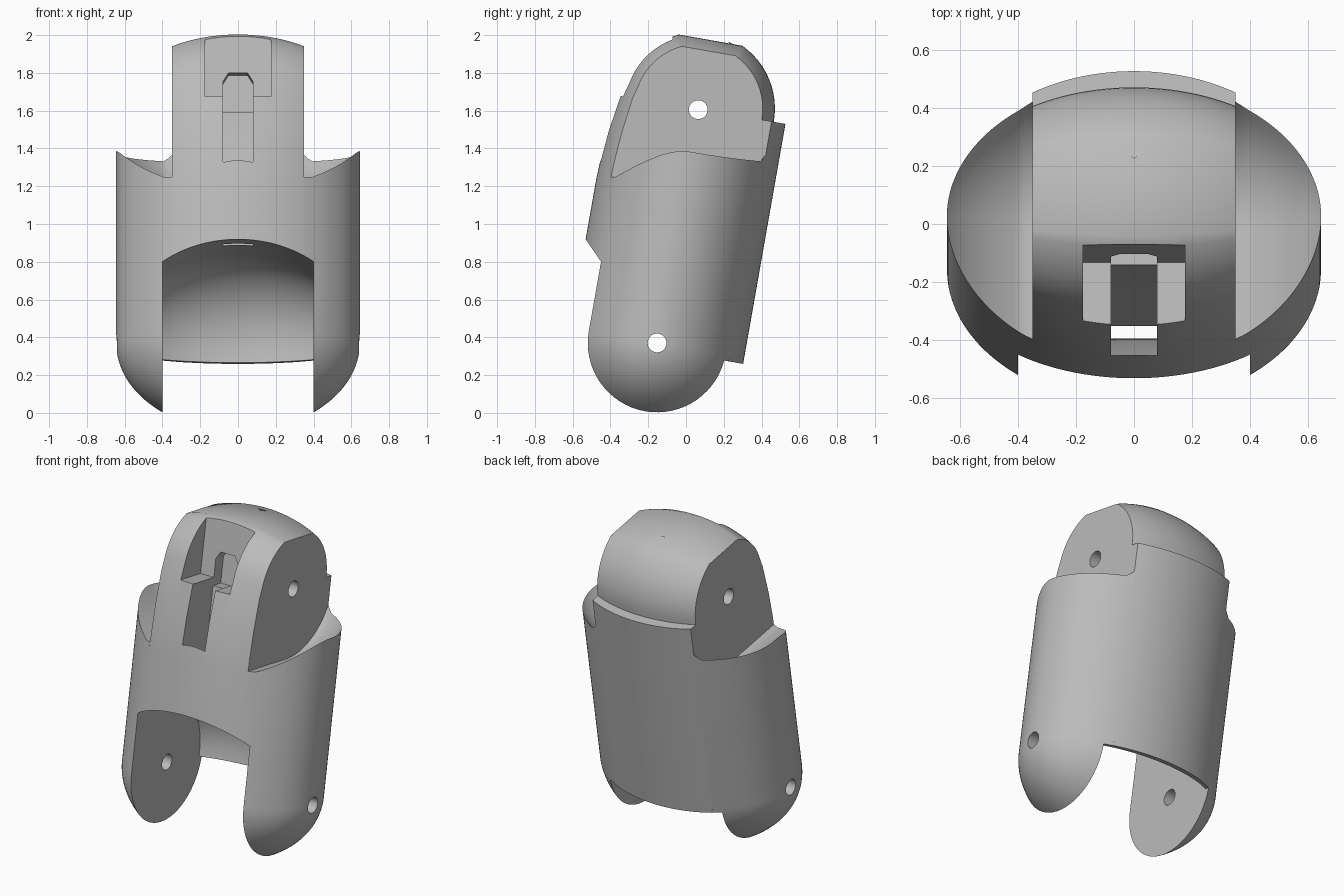
import bpy, bmesh, math
from mathutils import Matrix, Vector

cube = bpy.data.objects.get("Cube")
if cube:
    bpy.data.objects.remove(cube, do_unlink=True)

TILT = Matrix.Rotation(math.radians(-10), 4, 'X')
AXIS_Y, LOW, HIGH = -0.215, 0.338, 1.592   # hinge line and the two hinge heights
A, B = 0.645, 0.468                        # half width and half depth of the shell

grey = bpy.data.materials.new("plain_grey")
grey.use_nodes = True
COLOR = (0.5, 0.5, 0.5, 1)
grey.diffuse_color = COLOR
grey.node_tree.nodes["Principled BSDF"].inputs["Base Color"].default_value = COLOR


def squash(x):
    """Elliptical falloff of the depth across the width."""
    return math.sqrt(max(0.0, 1 - (x / A) ** 2))


def arc(r, start, end, n):
    angles = [math.radians(start + (end - start) * i / n) for i in range(n + 1)]
    return [(r * math.cos(a), r * math.sin(a)) for a in angles]


def loft(name, xs, section):
    """Skin the (depth, height) sections placed along x, with capped ends."""
    bm = bmesh.new()
    rings = [[bm.verts.new(TILT @ Vector((x, y + AXIS_Y, z))) for y, z in section(x)] for x in xs]
    n = len(rings[0])
    for a, b in zip(rings, rings[1:]):
        for i in range(n):
            j = (i + 1) % n
            bm.faces.new((a[i], a[j], b[j], b[i]))
    bm.faces.new(rings[0])
    bm.faces.new(rings[-1])
    bmesh.ops.remove_doubles(bm, verts=bm.verts, dist=1e-5)
    bmesh.ops.recalc_face_normals(bm, faces=bm.faces)
    mesh = bpy.data.meshes.new(name)
    bm.to_mesh(mesh)
    bm.free()
    mesh.materials.append(grey)
    obj = bpy.data.objects.new(name, mesh)
    bpy.context.collection.objects.link(obj)
    return obj


def span(a, b, n):
    return [a + (b - a) * i / n for i in range(n + 1)]


def activate(obj):
    bpy.ops.object.select_all(action='DESELECT')
    obj.select_set(True)
    bpy.context.view_layer.objects.active = obj


def finish(obj, cutters):
    activate(obj)
    for c in cutters:
        mod = obj.modifiers.new(c.name, 'BOOLEAN')
        mod.operation, mod.solver, mod.object = 'DIFFERENCE', 'EXACT', c
        bpy.ops.object.modifier_apply(modifier=mod.name)
    bpy.ops.object.shade_smooth_by_angle(angle=math.radians(30))


# Central core: front and back shell topped by the rounded knuckle
def core_section(x):
    f = squash(x)
    dome = arc(0.405, 0, 65, 12) + arc(0.405, 115, 170, 10)
    pts = [(B, 0.308), (B, HIGH + 0.006), (0.405, HIGH + 0.006)]
    pts += [(y, HIGH + 0.007 + z * f) for y, z in dome]
    pts[3:4] = []
    pts += [(-0.42, HIGH), (-0.45, HIGH - 0.19), (-0.464, HIGH - 0.35), (-B, HIGH - 0.45), (-B, 0.308)]
    return [(y * f, z) for y, z in pts]


# Side wall: rounded ear below, scooped top that clears the neighbouring ear
def side_section(x):
    f = squash(x)
    d = B * f
    r = min(0.43, 0.51 * math.sqrt(1 - (x / 0.72) ** 2))
    pts = [(y, z + LOW) for y, z in arc(d, 180, 360, 32)]
    for y in span(d, -d, 24):
        drop = r if y < 0 else math.sqrt(max(0.0, r * r - y * y))
        pts.append((y, HIGH - drop))
    return pts


# Hinge slot between the ears, open to the front and below
def slot_section(x):
    f = squash(x)
    pts = [(1, LOW - 0.6), (1, 0.308), (0.43 * f, 0.308)]
    pts += [(y * 0.43 * f, LOW + z * 0.475 * f) for y, z in arc(1, 0, 90, 16)]
    return pts + [(-1, LOW + 0.475 * f), (-1, LOW - 0.6)]


def box(y0, y1, z0, z1):
    return [(y0, z0), (y1, z0), (y1, z1), (y0, z1)]


def arch_section(x):
    top = HIGH + (0.163 if abs(x) < 0.06 else 0.115)
    return box(-0.5, -0.12, HIGH - 0.05, top)


CHANNEL = [(-0.2, 1.61), (-0.2, 1.2), (-0.285, 0.83), (-0.285, 0.7), (-0.335, 0.7),
           (-0.335, 0.85), (-0.465, 1.24), (-0.7, 1.24), (-0.7, 1.61)]


def hole(name, height):
    return loft(name, [-1, 1], lambda x: [(y, z + height) for y, z in arc(0.05, 0, 345, 23)])


slot = loft("hinge_slot_cutter", span(-0.4, 0.4, 32), slot_section)
recess = loft("recess_cutter", [-0.175, 0.175], lambda x: box(-0.8, -0.2, HIGH, HIGH + 0.6))
channel = loft("channel_cutter", [-0.08, 0.08], lambda x: CHANNEL)
arch = loft("arch_cutter", [-0.08, -0.05, 0.05, 0.08], arch_section)
upper_hole = hole("upper_hole_cutter", HIGH)
lower_hole = hole("lower_hole_cutter", LOW)
cutters = [slot, recess, channel, arch, upper_hole, lower_hole]

core = loft("core_and_knuckle", span(-0.35, 0.35, 29), core_section)
finish(core, [slot, recess, channel, arch, upper_hole])

start = math.asin(0.35 / A)
side_xs = [A * math.sin(t) for t in span(start, math.radians(89), 24)]
for name, sign in (("left_side_wall", 1), ("right_side_wall", -1)):
    wall = loft(name, [sign * x for x in side_xs], side_section)
    finish(wall, [slot, lower_hole])

for c in cutters:
    bpy.data.objects.remove(c, do_unlink=True)

# Small pointed lip on the back of the knuckle top
bm = bmesh.new()
lip = [bm.verts.new(p) for p in ((-0.075, 0.285, 1.935), (0, 0.225, 1.965), (0.075, 0.285, 1.935), (0, 0.25, 1.88))]
for tri in ((0, 1, 2), (0, 1, 3), (1, 2, 3), (0, 2, 3)):
    bm.faces.new([lip[i] for i in tri])
bmesh.ops.recalc_face_normals(bm, faces=bm.faces)
mesh = bpy.data.meshes.new("knuckle_lip")
bm.to_mesh(mesh)
bm.free()
mesh.materials.append(grey)
bpy.context.collection.objects.link(bpy.data.objects.new("knuckle_lip", mesh))
